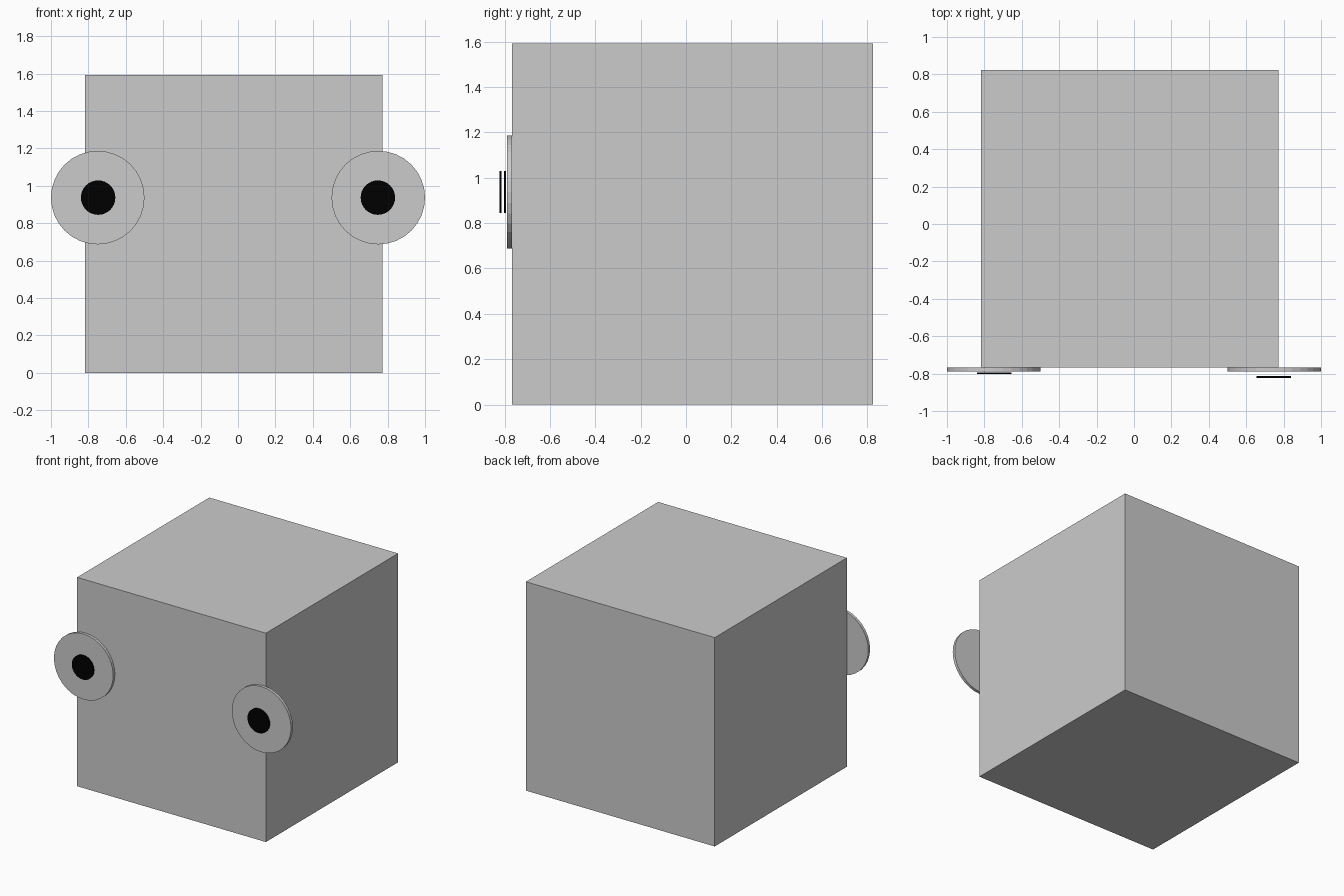
import bpy
from math import pi

if "Cube" in bpy.data.objects:
    bpy.data.objects.remove(bpy.data.objects["Cube"])


def disc(name, x, y_front, y_back, radius, z=0.937):
    """Flat round plate facing the front."""
    bpy.ops.mesh.primitive_cylinder_add(
        vertices=32, radius=radius, depth=y_back - y_front,
        location=(x, (y_front + y_back) / 2, z), rotation=(pi / 2, 0, 0))
    ob = bpy.context.object
    ob.name = name
    return ob


black = bpy.data.materials.new("black")
black.diffuse_color = (0, 0, 0, 1)
black.use_nodes = True
black.node_tree.nodes["Principled BSDF"].inputs["Base Color"].default_value = black.diffuse_color

# Cube body, slightly off centre
size = 1.592
bpy.ops.mesh.primitive_cube_add(size=size, location=(-0.023, 0.028, size / 2))
bpy.context.object.name = "body"

# Eyes on the front edges; the right pupil floats slightly forward
for side, x, pupil_front in (("left", -0.75, -0.803), ("right", 0.75, -0.823)):
    disc(side + "_eye", x, -0.789, -0.767, 0.25)
    pupil = disc(side + "_pupil", x * 0.997, pupil_front, pupil_front + 0.009, 0.092)
    pupil.data.materials.append(black)
